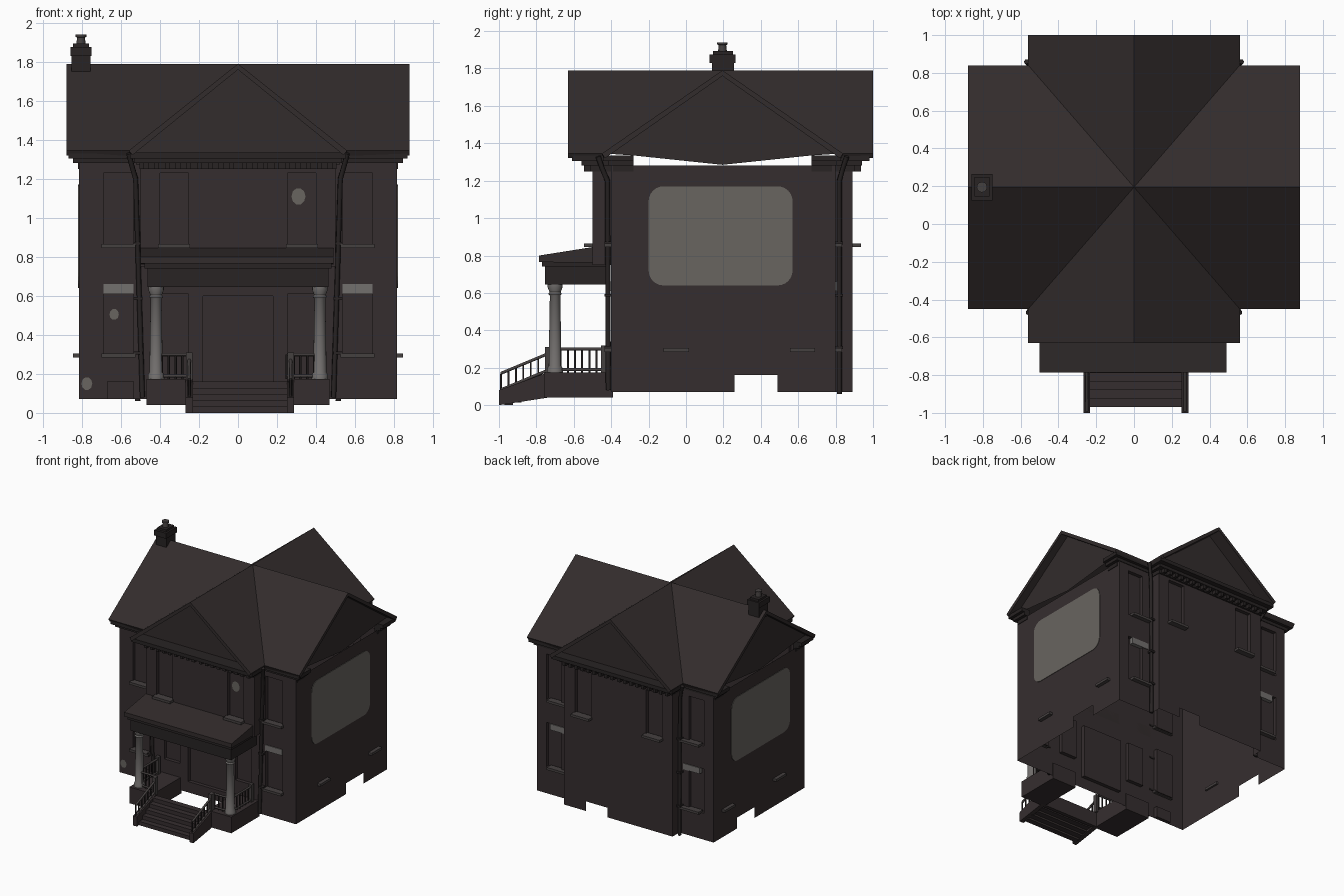
import bpy, bmesh, math
from mathutils import Vector

if "Cube" in bpy.data.objects:
    bpy.data.objects.remove(bpy.data.objects["Cube"])


def material(name, col):
    m = bpy.data.materials.new(name)
    m.diffuse_color = (*col, 1)
    m.use_nodes = True
    m.node_tree.nodes["Principled BSDF"].inputs["Base Color"].default_value = m.diffuse_color
    return m


WALL = material("dark brick", (0.036, 0.027, 0.028))
ROOF = material("dark slate", (0.032, 0.025, 0.025))
TRIM = material("black trim", (0.021, 0.017, 0.017))
DIM = material("weathered grey", (0.06, 0.052, 0.051))
STONE = material("grey stone", (0.17, 0.16, 0.155))
PANE = material("dusty grey", (0.14, 0.13, 0.117))


def finish(name, bm, mat):
    me = bpy.data.meshes.new(name)
    bm.to_mesh(me)
    bm.free()
    ob = bpy.data.objects.new(name, me)
    bpy.context.collection.objects.link(ob)
    me.materials.append(mat)
    return ob


def boxes(name, items, mat):
    """One object from axis-aligned boxes (x0, x1, y0, y1, z0, z1)."""
    bm = bmesh.new()
    for x0, x1, y0, y1, z0, z1 in items:
        vs = bmesh.ops.create_cube(bm, size=1)["verts"]
        for v in vs:
            v.co = ((x0 + x1) / 2 + v.co.x * (x1 - x0), (y0 + y1) / 2 + v.co.y * (y1 - y0),
                    (z0 + z1) / 2 + v.co.z * (z1 - z0))
    return finish(name, bm, mat)


def mirrored(items):
    return items + [(-b, -a, *rest) for a, b, *rest in items]


def faces(name, polys, mat):
    bm = bmesh.new()
    for p in polys:
        bm.faces.new([bm.verts.new(c) for c in p])
    bmesh.ops.remove_doubles(bm, verts=bm.verts, dist=1e-4)
    bmesh.ops.recalc_face_normals(bm, faces=bm.faces)
    return finish(name, bm, mat)


def wall(name, centre, u, half, z0, z1, holes=()):
    """Wall sheet along u; holes (a, b, low, high, depth), depth None = open."""
    u = Vector((*u, 0))
    n = Vector((u.y, -u.x, 0))
    c = Vector((*centre, 0))

    def pt(a, z, d=0):
        return c + u * a - n * d + Vector((0, 0, z))
    us = sorted({-half, half, *[v for h in holes for v in h[:2]]})
    zs = sorted({z0, z1, *[v for h in holes for v in h[2:4]]})
    bm = bmesh.new()

    def quad(*pts):
        bm.faces.new([bm.verts.new(p) for p in pts])
    for a, b in zip(us, us[1:]):
        for lo, hi in zip(zs, zs[1:]):
            if not any(h[0] <= a and b <= h[1] and h[2] <= lo and hi <= h[3] for h in holes):
                quad(pt(a, lo), pt(b, lo), pt(b, hi), pt(a, hi))
    for a, b, lo, hi, d in holes:
        if d is None:
            continue
        ring = [(a, lo), (b, lo), (b, hi), (a, hi)]
        quad(*[pt(*r, d) for r in ring])
        for p, q in zip(ring, ring[1:] + ring[:1]):
            quad(pt(*p), pt(*q), pt(*q, d), pt(*p, d))
    bmesh.ops.remove_doubles(bm, verts=bm.verts, dist=1e-4)
    return finish(name, bm, WALL)


def lathe(name, x, y, profile, mat, sides=16):
    bm = bmesh.new()
    vs = [bm.verts.new((r, 0, z)) for r, z in profile]
    es = [bm.edges.new(p) for p in zip(vs, vs[1:])]
    bmesh.ops.spin(bm, geom=vs + es, cent=(0, 0, 0), axis=(0, 0, 1), angle=math.tau,
                   steps=sides, use_duplicate=False)
    bmesh.ops.remove_doubles(bm, verts=bm.verts, dist=1e-4)
    bmesh.ops.recalc_face_normals(bm, faces=bm.faces)
    ob = finish(name, bm, mat)
    ob.location = (x, y, 0)
    bpy.context.view_layer.objects.active = ob
    ob.select_set(True)
    bpy.ops.object.shade_smooth_by_angle(angle=0.7)
    ob.select_set(False)


def tube(name, paths, radius, mat):
    cu = bpy.data.curves.new(name, 'CURVE')
    cu.dimensions, cu.bevel_depth, cu.bevel_resolution = '3D', radius, 1
    cu.use_fill_caps = True
    for path in paths:
        sp = cu.splines.new('POLY')
        sp.points.add(len(path) - 1)
        for p, c in zip(sp.points, path):
            p.co = (*c, 1)
    cu.materials.append(mat)
    bpy.context.collection.objects.link(bpy.data.objects.new(name, cu))


# walls: wings, rear block, overhanging upper front block
B = 0.07
wing = [(-0.69, -0.535), (0.535, 0.69)]
mid = [(-0.40, -0.255), (0.255, 0.40)]
tall = [(a, b, lo, hi, 0.03) for a, b in wing for lo, hi in ((0.29, 0.66), (0.85, 1.23))]
low_mid = [(a, b, 0.29, 0.61, 0.03) for a, b in mid]
up_mid = [(a, b, 0.85, 1.23, 0.03) for a, b in mid]
vent = (-0.67, -0.535, B, 0.16, 0.03)
wall("front_wall", (0, -0.40), (1, 0), 0.815, B, 1.28,
     tall + low_mid + [vent, (-0.18, 0.18, 0.16, 0.60, 0.03)])
wall("upper_front_wall", (0, -0.50), (1, 0), 0.5, 0.75, 1.28, up_mid)
wall("rear_wall", (0, 0.89), (-1, 0), 0.5, B, 1.28,
     up_mid + [(-0.30, -0.10, B, 0.15, None)])
for s in (1, -1):
    wall("side_wall", (s * 0.815, 0.20), (0, s), 0.60, B, 1.28,
         [(s * .175 - .115, s * .175 + .115, B, 0.16, None)])
    wall("upper_front_side", (s * 0.5, -0.45), (0, s), 0.05, 0.75, 1.28)
    wall("rear_block_side", (s * 0.5, 0.845), (0, s), 0.045, B, 1.28)
    wall("rear_wing_wall", (-s * 0.6575, 0.80), (-1, 0), 0.1575, B, 1.28,
         [(-0.07, 0.07, lo, hi, 0.03) for lo, hi in ((0.29, 0.66), (0.85, 1.23))])

# window sills and light lintels
sills, lintels = [], []
for a, b in wing[1:]:
    for z in (0.285, 0.845):
        sills += [(a - .01, b + .01, -0.435, -0.38, z, z + .02), (a - .01, b + .01, 0.78, 0.835, z, z + .02)]
    lintels += [(a, b, -0.406, -0.375, 0.61, 0.66), (a, b, 0.775, 0.806, 0.61, 0.66)]
for a, b in mid[1:]:
    sills += [(a - .01, b + .01, -0.545, -0.48, .845, .865), (a - .01, b + .01, 0.87, 0.935, .845, .865)]
sills += [(0.80, 0.845, y, y + 0.135, 0.285, 0.305) for y in (-0.12, 0.555)]
boxes("window_sills", mirrored(sills), DIM)
boxes("window_lintels", mirrored(lintels), STONE)


# large rounded side panes
def plate(name, x, y0, y1, z0, z1, r):
    ring = []
    for k, (cy, cz) in enumerate([(y1 - r, z1 - r), (y0 + r, z1 - r), (y0 + r, z0 + r), (y1 - r, z0 + r)]):
        for i in range(7):
            t = math.radians(90 * k + 15 * i)
            ring.append((x, cy + r * math.cos(t), cz + r * math.sin(t)))
    ob = faces(name, [ring if x > 0 else ring[::-1]], PANE)
    ob.modifiers.new("thick", 'SOLIDIFY').thickness = 0.004
    ob.modifiers["thick"].offset = 0


for s in (1, -1):
    plate("side_pane", s * 0.818, -0.20, 0.57, 0.64, 1.17, 0.08)

# pale worn patches on the front
for x, y, z, r in ((.31, -.472, 1.11, .036), (-.635, -.372, .505, .024), (-.775, -.402, .15, .028)):
    faces("worn_patch", [[(x + r * math.cos(t * math.tau / 10), y, z + 1.2 * r * math.sin(t * math.tau / 10))
                          for t in range(10)]], PANE)

# cross-gabled roof, four arms trimmed at the valleys
E, R, YC = 1.345, 1.79, 0.195
slopes = []
for s in (1, -1):
    for yv, ye in ((-0.45, -0.63), (0.84, 1.0)):
        slopes.append([(s * .88, yv, E), (s * .88, YC, R), (0, YC, R), (s * .56, yv, E)])
        slopes.append([(s * .56, ye, E), (s * .56, yv, E), (0, YC, R), (0, ye, R)])
roof = faces("roof", slopes, ROOF)
if sum((f.normal.z for f in roof.data.polygons)) < 0:
    roof.data.flip_normals()
sol = roof.modifiers.new("thick", 'SOLIDIFY')
sol.thickness, sol.offset = 0.03, -1

# gable walls; side ones leave a wedge-shaped gap
gables = [[(-.54, y, 1.345), (-.52, y, 1.27), (.52, y, 1.27), (.54, y, 1.345), (0, y, 1.775)]
          for y in (-0.50, 0.89)]
gables += [[(s * .82, -.43, 1.345), (s * .82, -.28, 1.335), (s * .82, YC, 1.285), (s * .82, .67, 1.335),
            (s * .82, .82, 1.345), (s * .82, YC, 1.775)] for s in (1, -1)]
faces("gable_walls", gables, ROOF)

# stepped cornices with short returns, and brackets
corn = []
for d, z0, z1 in ((0.0, 1.25, 1.28), (0.025, 1.28, 1.305), (0.05, 1.305, 1.335)):
    for ya, yb in ((-0.39 - d, -0.37), (0.77, 0.78 + d)):
        corn.append((0.5, 0.82 + d, ya, yb, z0, z1))
    corn += [(0.79, 0.82 + d, -0.39, -0.28, z0, z1), (0.79, 0.82 + d, 0.67, 0.78, z0, z1)]
    corn += [(0.48, 0.505 + d, -0.51 - d, -0.40, z0, z1), (0.48, 0.505 + d, 0.80, 0.90 + d, z0, z1)]
    corn += [(0, 0.505 + d, -0.51 - 2 * d, -0.47, z0, z1), (0, 0.505 + d, 0.86, 0.90 + 1.6 * d, z0, z1)]
boxes("cornices", mirrored(corn), TRIM)
dent = []
for i in range(9):
    x = 0.02 + i * 0.055
    dent += [(x, x + .025, -0.545, -0.50, 1.25, 1.28), (x, x + .025, 0.89, 0.935, 1.25, 1.28)]
boxes("cornice_brackets", mirrored(dent), TRIM)

# downpipes at the inner corners
pipes = []
for s in (1, -1):
    pipes.append([(s * .56, -.47, 1.33), (s * .545, -.45, 1.27), (s * .525, -.42, 1.20), (s * .49, -.415, 0.08)])
    pipes.append([(s * .57, .86, 1.33), (s * .545, .84, 1.27), (s * .52, .82, 1.20), (s * .515, .82, 0.06)])
tube("downpipes", pipes, 0.014, TRIM)
boxes("pipe_brackets", mirrored([(.49, .535, y - .02, y + .02, z, z + .015)
                                for y in (-.415, .82) for z in (0.3, 0.58, 0.86)]), TRIM)

# chimney with round pot
boxes("chimney", [(-.853, -.757, .138, .257, 1.72, 1.83), (-.86, -.75, .125, .265, 1.83, 1.875),
                  (-.845, -.765, .145, .25, 1.875, 1.893)], TRIM)
lathe("chimney_pot", -.805, .195, [(0, 1.89), (.024, 1.89), (.02, 1.925), (.028, 1.928), (.028, 1.94), (0, 1.94)], DIM, 12)

# porch roof slab and beam
prof = [(-0.785, 0.765), (-0.785, 0.80), (-0.50, 0.845), (-0.40, 0.845), (-0.40, 0.76)]
ends = [[(x, y, z) for y, z in prof] for x in (-0.50, 0.49)]
sides = [[ends[0][i], ends[0][i - 1], ends[1][i - 1], ends[1][i]] for i in range(5)]
faces("porch_roof", ends + sides, ROOF)
boxes("porch_beam", [(-.465, .465, -.755, -.67, .645, .74), (-.48, .48, -.77, -.41, .74, .765)]
      + mirrored([(.385, .465, -.67, -.42, .645, .74)]), TRIM)

# porch columns
for s in (1, -1):
    lathe("porch_column", s * .42, -.70, [(0, .17), (.042, .17), (.042, .195), (.034, .21), (.032, .35),
          (.028, .585), (.036, .595), (.03, .605), (.04, .63), (.04, .645), (0, .645)], STONE)

# porch side floors, with open middle, and steps
boxes("porch_base", mirrored([(.25, .47, -.76, -.39, .04, .175)]) + [(-.25, .25, -.77, -.74, .04, .16)], WALL)
boxes("steps", [(-.235, .265, -.97 + i * .045, -.925 + i * .045, i * .015, (i + 1) * .032) for i in range(5)], WALL)
for x in (-.25, .27):
    faces("step_side", [[(x + d, y, z) for y, z in ((-1, 0), (-.74, .04), (-.74, .175), (-1, .08))]
                        for d in (-.018, .018)] +
          [[(x - .018, y0, z0), (x + .018, y0, z0), (x + .018, y1, z1), (x - .018, y1, z1)]
           for (y0, z0), (y1, z1) in (((-1, 0), (-1, .08)), ((-1, .08), (-.74, .175)), ((-1, 0), (-.74, .04)))], WALL)

# railings: sloped stair rails, porch front and side rails
rails, bars = [], []


def railing(p, q, h, count):
    p, q, up = Vector(p), Vector(q), Vector((0, 0, h))
    rails.extend([[p + up, q + up], [p + up * .12, q + up * .12]])
    for i in range(count + 1):
        c = p.lerp(q, i / count)
        bars.append([c, c + up])


for x in (-.25, .27):
    railing((x, -.99, .07), (x, -.75, .17), .10, 6)
for s in (1, -1):
    railing((s * .25, -.71, .175), (s * .39, -.71, .175), .125, 4)
    railing((s * .43, -.67, .175), (s * .43, -.44, .175), .125, 6)
tube("handrails", rails, .009, DIM)
tube("balusters", bars, .006, TRIM)
boxes("newel_posts", [(x - .016, x + .016, -.755, -.72, .16, .31) for x in (-.25, .27)]
      + mirrored([(.415, .445, -.455, -.425, .17, .32)]), DIM)
